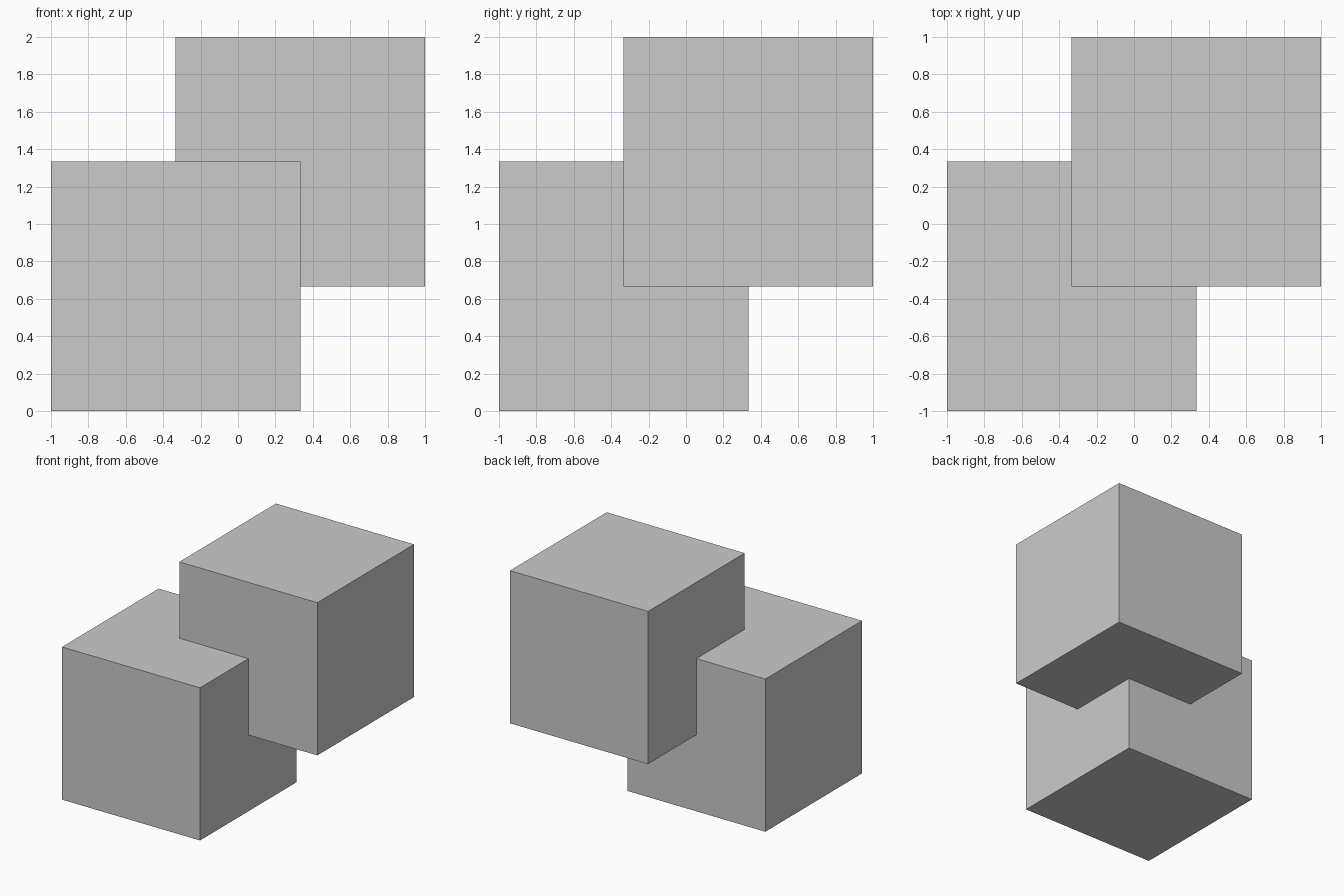
import bpy

if "Cube" in bpy.data.objects:
    bpy.data.objects.remove(bpy.data.objects["Cube"])

SIDE = 4 / 3


def cube(name, center):
    bpy.ops.mesh.primitive_cube_add(size=SIDE, location=center)
    obj = bpy.context.object
    obj.name = name
    return obj


# Two equal cubes overlapping at one corner along the diagonal
lower = cube("interlocked_cubes", (-1 / 3, -1 / 3, SIDE / 2))
upper = cube("upper_cube", (1 / 3, 1 / 3, 2 - SIDE / 2))

# Fuse them into one solid
union = lower.modifiers.new("Union", "BOOLEAN")
union.operation = "UNION"
union.solver = "EXACT"
union.object = upper
bpy.context.view_layer.objects.active = lower
bpy.ops.object.modifier_apply(modifier=union.name)
bpy.data.objects.remove(upper, do_unlink=True)
